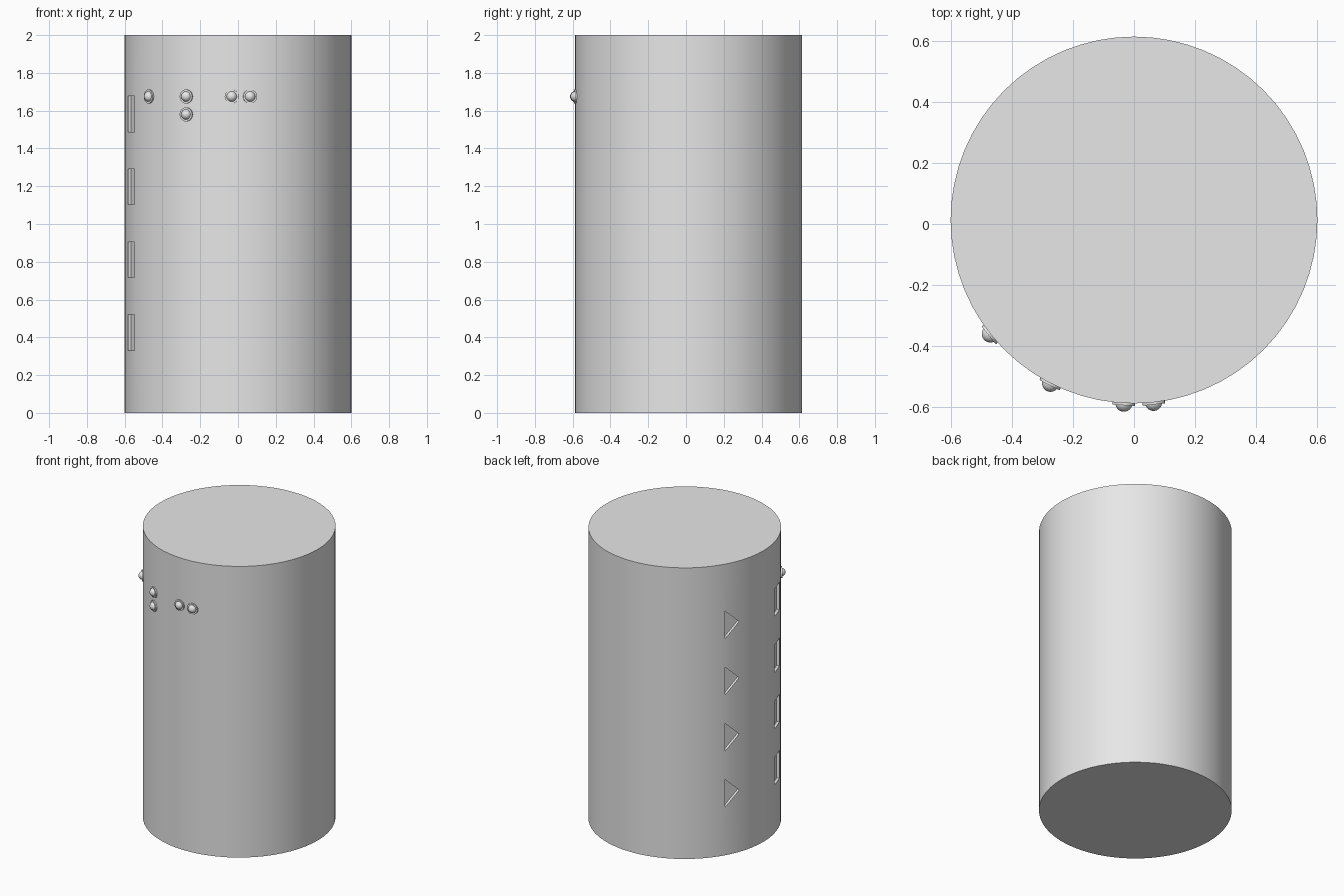
import bpy, bmesh
from math import acos, cos, sin, radians
from mathutils import Matrix, Vector

cube = bpy.data.objects.get("Cube")
if cube:
    bpy.data.objects.remove(cube, do_unlink=True)

RADIUS, HEIGHT, AXIS_Y = 0.6, 2.0, 0.013

grey = bpy.data.materials.new("light_grey")
grey.use_nodes = True
grey.diffuse_color = (0.8, 0.8, 0.8, 1)
grey.node_tree.nodes["Principled BSDF"].inputs["Base Color"].default_value = (0.8, 0.8, 0.8, 1)


def make_object(name, bm):
    bmesh.ops.recalc_face_normals(bm, faces=bm.faces)
    mesh = bpy.data.meshes.new(name)
    bm.to_mesh(mesh)
    bm.free()
    mesh.materials.append(grey)
    ob = bpy.data.objects.new(name, mesh)
    bpy.context.collection.objects.link(ob)
    return ob


def smooth(ob):
    bpy.ops.object.select_all(action="DESELECT")
    ob.select_set(True)
    bpy.context.view_layer.objects.active = ob
    bpy.ops.object.shade_smooth_by_angle(angle=radians(30))


def wall_frame(angle, z):
    """Frame on the wall: x along the wall, y up, z outward."""
    c, s = cos(angle), sin(angle)
    return Matrix(((-s, 0, c, RADIUS * c),
                   (c, 0, s, RADIUS * s + AXIS_Y),
                   (0, 1, 0, z),
                   (0, 0, 0, 1)))


# Drum body
bm = bmesh.new()
bmesh.ops.create_cone(bm, cap_ends=True, segments=64, radius1=RADIUS, radius2=RADIUS,
                      depth=HEIGHT, matrix=Matrix.Translation((0, AXIS_Y, HEIGHT / 2)))
body = make_object("drum_body", bm)

# Shallow triangular and rectangular pockets, four of each
triangle = [(-0.05, -0.095), (0.05, 0), (-0.05, 0.095)]
rectangle = [(-0.052, -0.095), (0.052, -0.095), (0.052, 0.095), (-0.052, 0.095)]
bm = bmesh.new()
for row in range(4):
    z = 0.425 + 0.386 * row
    for angle, outline in ((154.5, triangle), (199, rectangle)):
        frame = wall_frame(radians(angle), z)
        floor = bm.faces.new([bm.verts.new(frame @ Vector((x, y, -0.02))) for x, y in outline])
        new = bmesh.ops.extrude_face_region(bm, geom=[floor], use_keep_orig=True)["geom"]
        outward = frame.to_3x3() @ Vector((0, 0, 0.06))
        bmesh.ops.translate(bm, vec=outward, verts=[v for v in new if isinstance(v, bmesh.types.BMVert)])
cutter = make_object("pocket_cutter", bm)
cutter.hide_render = True

cut = body.modifiers.new("pockets", "BOOLEAN")
cut.operation = "DIFFERENCE"
cut.solver = "EXACT"
cut.object = cutter
bpy.context.view_layer.objects.active = body
bpy.ops.object.modifier_apply(modifier=cut.name)
bpy.data.objects.remove(cutter, do_unlink=True)
smooth(body)

# Domed buttons on thin round collars
buttons = {"outer": (-0.47, 1.675), "upper": (-0.273, 1.675), "lower": (-0.273, 1.58),
           "middle": (-0.033, 1.675), "inner": (0.064, 1.675)}
for name, (x, z) in buttons.items():
    frame = wall_frame(-acos(x / RADIUS), z)
    bm = bmesh.new()
    bmesh.ops.create_cone(bm, cap_ends=True, segments=24, radius1=0.037, radius2=0.037,
                          depth=0.014, matrix=frame)
    bmesh.ops.create_uvsphere(bm, u_segments=24, v_segments=12, radius=0.028, matrix=frame)
    smooth(make_object(name + "_button", bm))
